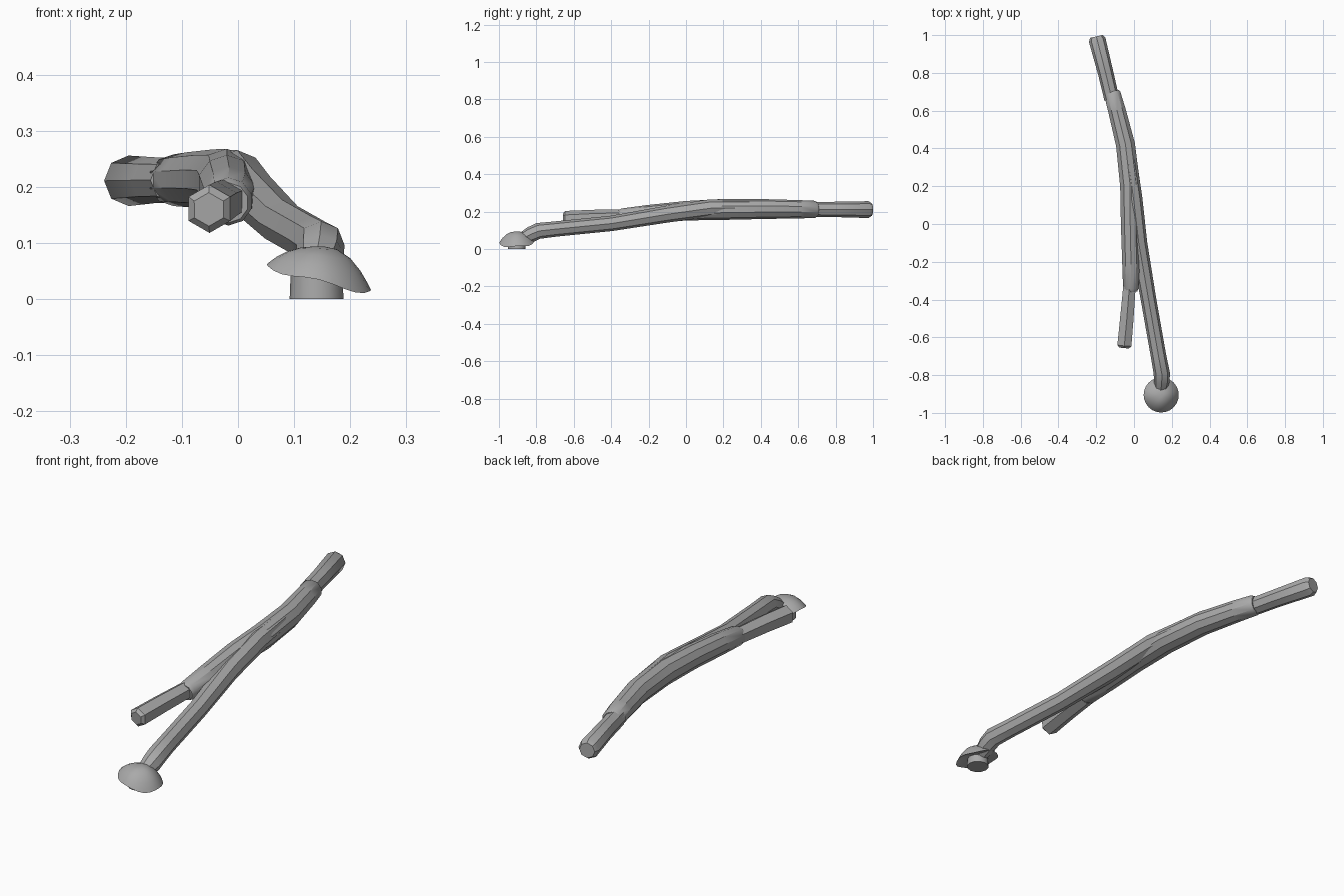
import bpy, bmesh
from math import sin, cos, pi, radians
from mathutils import Vector

cube = bpy.data.objects.get("Cube")
if cube:
    bpy.data.objects.remove(cube)

grey = bpy.data.materials.new("plain grey")
grey.use_nodes = True
grey.diffuse_color = (0.4, 0.4, 0.4, 1)
grey.node_tree.nodes["Principled BSDF"].inputs["Base Color"].default_value = (0.4, 0.4, 0.4, 1)


def finish(name, bm, angle):
    bmesh.ops.recalc_face_normals(bm, faces=bm.faces)
    mesh = bpy.data.meshes.new(name)
    bm.to_mesh(mesh)
    bm.free()
    mesh.materials.append(grey)
    mesh.shade_smooth()
    mesh.set_sharp_from_angle(angle=radians(angle))
    obj = bpy.data.objects.new(name, mesh)
    bpy.context.collection.objects.link(obj)
    return obj


def skin(name, rings, angle=35):
    """Bridge a list of equal rings of points and close both ends."""
    bm = bmesh.new()
    loops = [[bm.verts.new(p) for p in ring] for ring in rings]
    n = len(loops[0])
    for a, b in zip(loops, loops[1:]):
        for i in range(n):
            j = (i + 1) % n
            bm.faces.new((a[i], a[j], b[j], b[i]))
    bm.faces.new(loops[0])
    bm.faces.new(loops[-1])
    return finish(name, bm, angle)


def tube(name, path, sides=8, angle=35):
    """Sweep a polygon along points given as x, y, z, radius."""
    pts = [Vector(p[:3]) for p in path]
    rings = []
    for k, p in enumerate(pts):
        t = (pts[min(k + 1, len(pts) - 1)] - pts[max(k - 1, 0)]).normalized()
        side = t.cross(Vector((0, 0, 1))).normalized()
        up = side.cross(t)
        rings.append([p + path[k][3] * (cos(a) * up + sin(a) * side)
                      for a in (2 * pi * i / sides for i in range(sides))])
    return skin(name, rings, angle)


# Thick bark around the main limb
tube("bark_limb", [
    (-0.017, -0.355, 0.172, 0.036), (-0.017, -0.34, 0.174, 0.043),
    (-0.016, -0.2, 0.187, 0.049), (-0.02, 0, 0.205, 0.052),
    (-0.02, 0.2, 0.212, 0.056), (-0.045, 0.42, 0.214, 0.053),
    (-0.09, 0.6, 0.213, 0.049), (-0.115, 0.69, 0.212, 0.046),
    (-0.118, 0.70, 0.212, 0.039)], sides=10)

# Bare wood ends with chamfered tips
tube("front_wood_end", [
    (-0.052, -0.655, 0.160, 0.030), (-0.051, -0.643, 0.161, 0.043),
    (-0.038, -0.5, 0.169, 0.041), (-0.024, -0.33, 0.175, 0.038)], sides=6, angle=25)
tube("back_wood_end", [
    (-0.117, 0.66, 0.212, 0.040), (-0.150, 0.8, 0.212, 0.041),
    (-0.195, 0.975, 0.211, 0.045), (-0.199, 0.993, 0.211, 0.034)])

# Side branch that bends down to the mushroom
tube("side_branch", [
    (-0.085, 0.56, 0.213, 0.036), (-0.03, 0.33, 0.220, 0.046),
    (-0.002, 0.13, 0.219, 0.047), (0.025, -0.1, 0.187, 0.045),
    (0.077, -0.4, 0.137, 0.041), (0.13, -0.7, 0.107, 0.041),
    (0.147, -0.79, 0.097, 0.043), (0.147, -0.83, 0.078, 0.042),
    (0.142, -0.88, 0.052, 0.033)])


# Mushroom cap with a tilted, wavy rim and hollow underside
def cap_ring(fraction, crown):
    ring = []
    for i in range(24):
        a = 2 * pi * i / 24
        rim = 0.035 - 0.023 * cos(a) + 0.004 * sin(a) + 0.004 * cos(4 * a)
        r = 0.093 * fraction
        blend = fraction ** 2.6
        ring.append((0.144 + r * cos(a), -0.905 + r * sin(a),
                     rim * blend + crown * (1 - blend)))
    return ring


skin("mushroom_cap",
     [cap_ring(f, 0.094) for f in (0.12, 0.35, 0.6, 0.8, 0.93, 1.0)]
     + [cap_ring(f, 0.04) for f in (0.94, 0.6, 0.3)], angle=50)

# Mushroom stem
tube("mushroom_stem", [(0.14, -0.905 + 0.048 * sin(0), 0.0, 0.048)] and
     [(0.14, -0.905, 0.0, 0.0)] and [(0.14, -0.905, 0.02, 0.02), (0.14, -0.9, 0.05, 0.02)])
stem = bpy.data.objects["mushroom_stem"]
bm = bmesh.new()
bmesh.ops.create_cone(bm, cap_ends=True, segments=12, radius1=0.048, radius2=0.046, depth=0.05)
bmesh.ops.translate(bm, verts=bm.verts, vec=(0.14, -0.905, 0.025))
bpy.data.objects.remove(stem)
finish("mushroom_stem", bm, 35)
